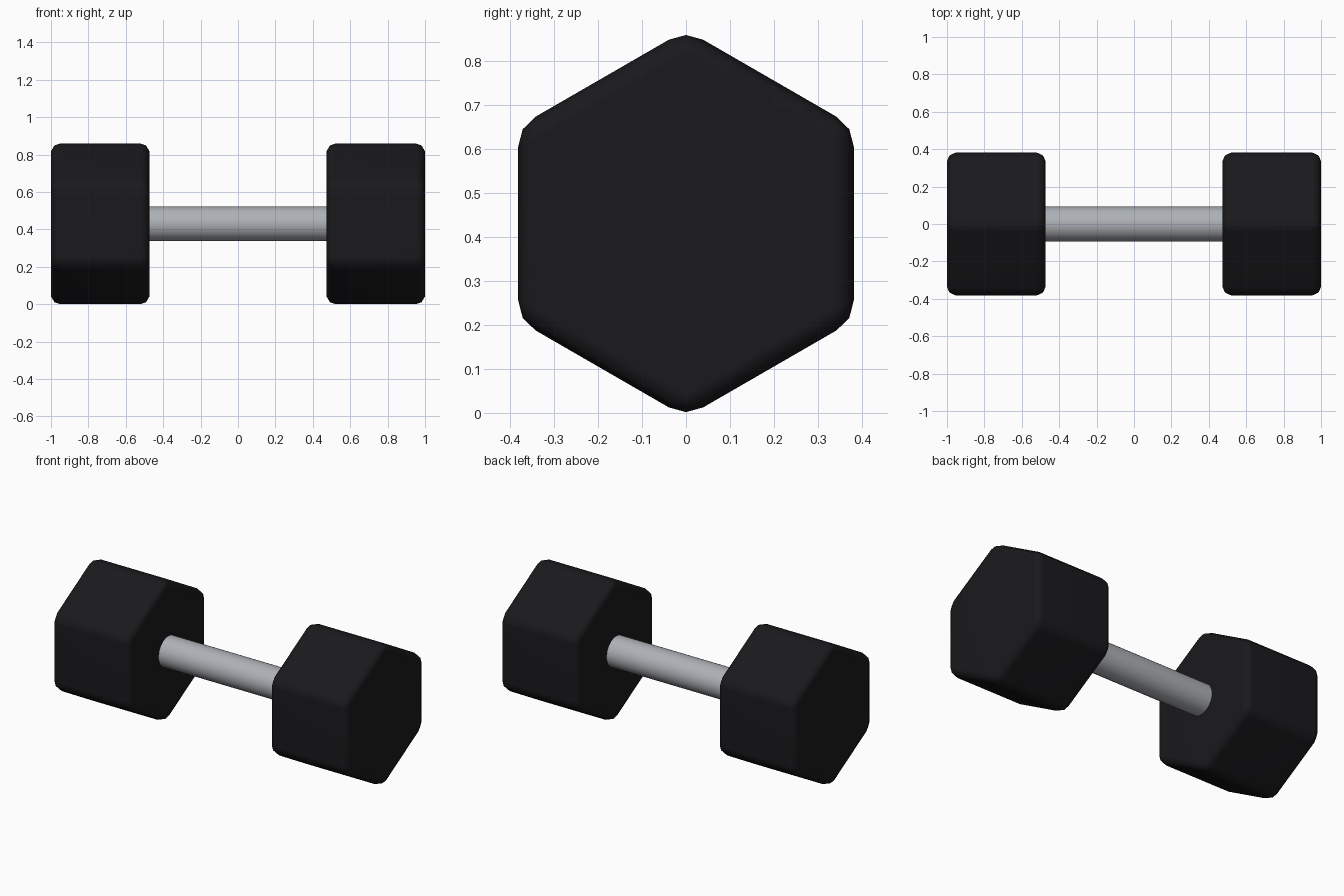
import bpy, bmesh, math

if "Cube" in bpy.data.objects:
    bpy.data.objects.remove(bpy.data.objects["Cube"])

AXIS_Z = 0.43


def material(name, rgb):
    m = bpy.data.materials.new(name)
    m.diffuse_color = (*rgb, 1)
    m.use_nodes = True
    m.node_tree.nodes["Principled BSDF"].inputs["Base Color"].default_value = m.diffuse_color
    return m


def prism(name, x0, x1, radius, sides, mat, bevel=0.0):
    """Regular prism along x with a corner pointing up, optionally rounded."""
    bm = bmesh.new()
    ring = []
    for i in range(sides):
        a = 2 * math.pi * i / sides
        ring.append(bm.verts.new((x0, radius * math.sin(a), AXIS_Z + radius * math.cos(a))))
    cap = bm.faces.new(ring)
    ext = bmesh.ops.extrude_face_region(bm, geom=[cap], use_keep_orig=True)
    moved = [v for v in ext["geom"] if isinstance(v, bmesh.types.BMVert)]
    bmesh.ops.translate(bm, verts=moved, vec=(x1 - x0, 0, 0))
    bmesh.ops.recalc_face_normals(bm, faces=bm.faces[:])
    if bevel:
        bmesh.ops.bevel(bm, geom=bm.edges[:], offset=bevel, offset_type='OFFSET',
                        segments=2, profile=0.5, affect='EDGES')
    mesh = bpy.data.meshes.new(name)
    bm.to_mesh(mesh)
    bm.free()
    mesh.materials.append(mat)
    obj = bpy.data.objects.new(name, mesh)
    bpy.context.collection.objects.link(obj)
    bpy.ops.object.select_all(action='DESELECT')
    obj.select_set(True)
    bpy.context.view_layer.objects.active = obj
    bpy.ops.object.shade_smooth_by_angle(angle=math.radians(50))
    return obj


rubber = material("black_rubber", (0.01, 0.01, 0.012))
steel = material("steel", (0.42, 0.44, 0.47))

# Hexagonal weights with rounded edges, one at each end
for side, s in (("left", -1), ("right", 1)):
    head = prism(side + "_weight", s * 0.473, s * 1.0, 0.44, 6, rubber, 0.045)
    wn = head.modifiers.new("even_shading", 'WEIGHTED_NORMAL')
    wn.keep_sharp = True

# Round handle running into both weights
prism("handle", -0.52, 0.52, 0.093, 32, steel)
